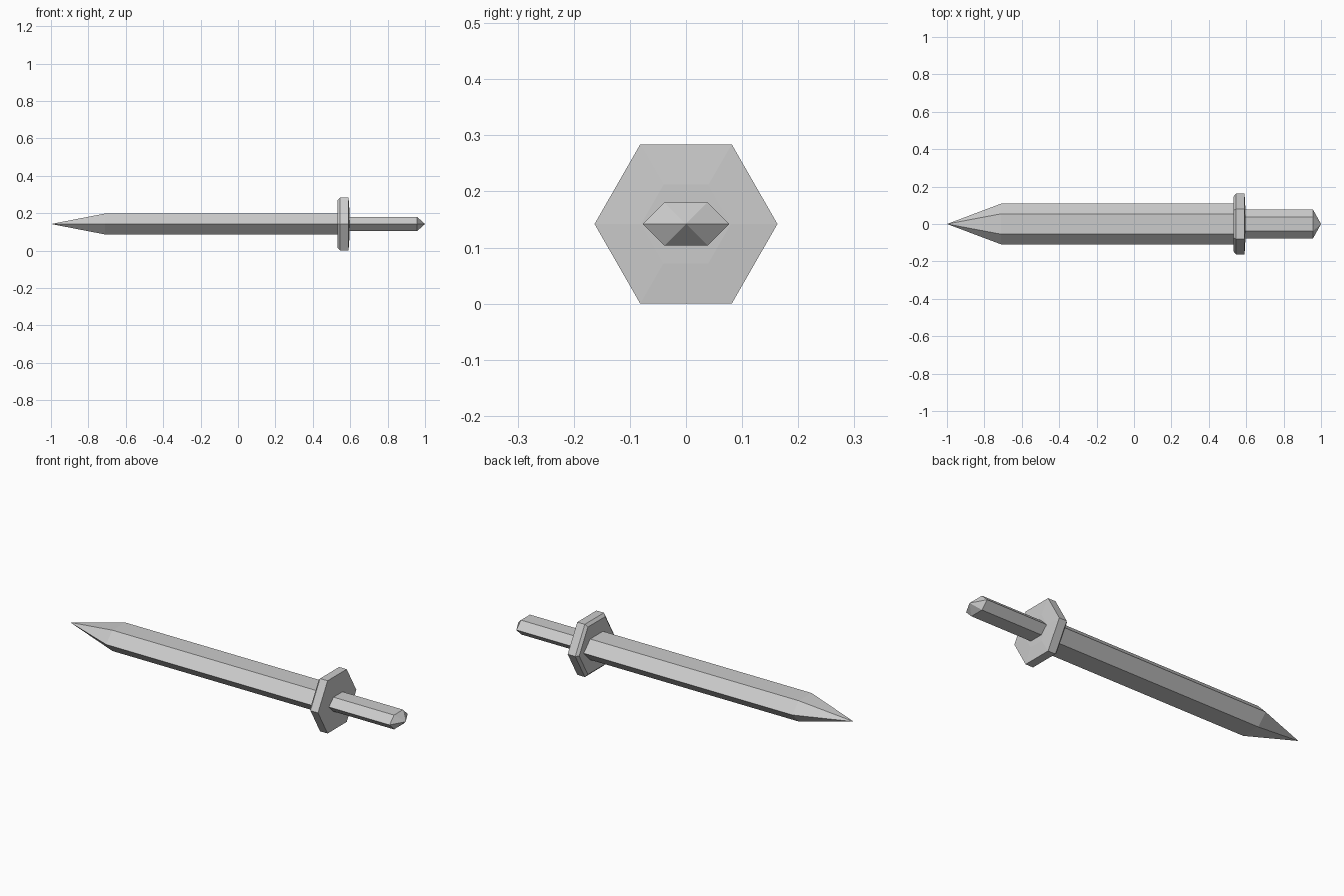
import bpy
import bmesh
from math import cos, sin, radians

cube = bpy.data.objects.get("Cube")
if cube:
    bpy.data.objects.remove(cube)

AXIS_Z = 0.142

steel = bpy.data.materials.new("light grey steel")
steel.use_nodes = True
GREY = (0.6, 0.6, 0.6, 1)
steel.diffuse_color = GREY
steel.node_tree.nodes["Principled BSDF"].inputs["Base Color"].default_value = GREY


def hex_part(name, stations):
    """Loft hexagons along x; stations are (x, half_width, half_height), zero width = point."""
    bm = bmesh.new()
    rings = []
    for x, w, h in stations:
        if w == 0:
            rings.append([bm.verts.new((x, 0, AXIS_Z))])
        else:
            rings.append([bm.verts.new((x, w * cos(radians(60 * i)),
                                        AXIS_Z + h * sin(radians(60 * i)) / sin(radians(60))))
                          for i in range(6)])
    for a, b in zip(rings, rings[1:]):
        for i in range(6):
            j = (i + 1) % 6
            corners = [a[i % len(a)], a[j % len(a)], b[j % len(b)], b[i % len(b)]]
            bm.faces.new(list(dict.fromkeys(corners)))
    for end in (rings[0], rings[-1]):
        if len(end) == 6:
            bm.faces.new(end)
    bmesh.ops.recalc_face_normals(bm, faces=bm.faces)
    mesh = bpy.data.meshes.new(name)
    bm.to_mesh(mesh)
    bm.free()
    mesh.materials.append(steel)
    obj = bpy.data.objects.new(name, mesh)
    bpy.context.collection.objects.link(obj)
    return obj


# Blade with a pointed tip
hex_part("blade", [(-1, 0, 0), (-0.71, 0.109, 0.056), (0.545, 0.109, 0.056)])

# Hexagonal guard, chamfered on the blade side and slightly raised on the grip side
hex_part("guard", [(0.533, 0.148, 0.128), (0.546, 0.163, 0.142),
                   (0.591, 0.163, 0.142), (0.596, 0.08, 0.07)])

# Grip with a short faceted end
hex_part("grip", [(0.585, 0.077, 0.0385), (0.957, 0.077, 0.0385), (1, 0, 0)])
